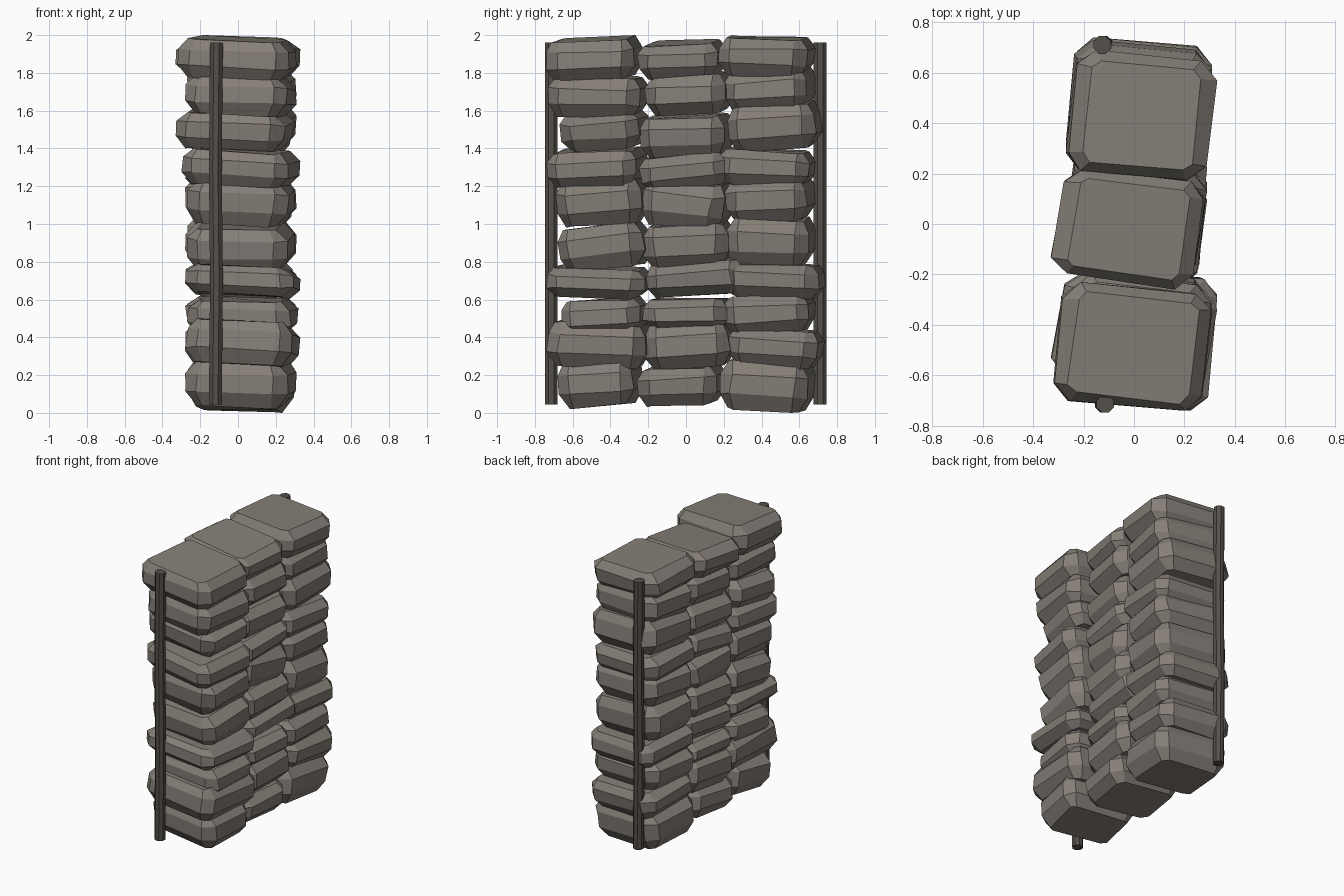
import bpy, bmesh, random
from math import radians
from mathutils import Euler, Vector

if "Cube" in bpy.data.objects:
    bpy.data.objects.remove(bpy.data.objects["Cube"])

random.seed(4)

def material(name, c):
    m = bpy.data.materials.new(name)
    m.diffuse_color = (*c, 1)
    m.use_nodes = True
    m.node_tree.nodes["Principled BSDF"].inputs["Base Color"].default_value = m.diffuse_color
    return m

bag_mat = material("dusty_canvas", (0.235, 0.21, 0.185))
post_mat = material("dark_wood", (0.09, 0.08, 0.068))

def add_mesh(name, bm, mat):
    bmesh.ops.recalc_face_normals(bm, faces=bm.faces)
    me = bpy.data.meshes.new(name)
    bm.to_mesh(me)
    bm.free()
    me.materials.append(mat)
    ob = bpy.data.objects.new(name, me)
    bpy.context.collection.objects.link(ob)

def loft(bm, rings):
    vs = [[bm.verts.new(p) for p in r] for r in rings]
    n = len(vs[0])
    for a, b in zip(vs, vs[1:]):
        for i in range(n):
            bm.faces.new((a[i], a[(i + 1) % n], b[(i + 1) % n], b[i]))
    bm.faces.new(vs[0][::-1])
    bm.faces.new(vs[-1])

def outline(hx, hy, c, z):
    """Rectangle with chamfered corners."""
    half = [(hx, -hy + c), (hx, hy - c), (hx - c, hy), (-hx + c, hy)]
    return [Vector((x, y, z)) for x, y in half + [(-x, -y) for x, y in half]]

def sandbag(name, lo, hi, rot):
    """Faceted bag, tilted and then fitted into the given bounds."""
    h = hi[2] - lo[2] - 0.03
    hx, hy = (hi[0] - lo[0]) / 2 - 0.03, (hi[1] - lo[1]) / 2 - 0.015
    rings = [outline(hx - 0.055, hy - 0.045, 0.035, -h * 0.5),
             outline(hx, hy, 0.065, -h * 0.18),
             outline(hx, hy, 0.065, h * 0.24),
             outline(hx - 0.055, hy - 0.035, 0.03, h * 0.5)]
    m = Euler([radians(a) for a in rot]).to_matrix()
    # small lumps keep the bags from looking machined
    rings = [[m @ p + Vector([random.uniform(-.007, .007) for _ in range(3)])
              for p in r] for r in rings]
    flat = [p for r in rings for p in r]
    for k in range(3):
        a, b = min(p[k] for p in flat), max(p[k] for p in flat)
        for p in flat:
            p[k] = lo[k] + (p[k] - a) / (b - a) * (hi[k] - lo[k])
    bm = bmesh.new()
    loft(bm, rings)
    add_mesh(name, bm, bag_mat)

# Rows from the bottom up; each bag is (y0, y1, z0, z1, pitch)
rows = [
    [(-.68, -.22, .02, .30, 4), (-.26, .21, .03, .27, 3), (.18, .69, .00, .30, -4)],
    [(-.74, -.18, .23, .50, -3), (-.22, .27, .22, .51, 4), (.22, .74, .23, .47, -5)],
    [(-.66, -.19, .41, .62, 3), (-.23, .26, .43, .61, 1), (.19, .69, .42, .64, 3)],
    [(-.74, -.18, .60, .79, -2), (-.21, .34, .60, .83, 5), (.20, .74, .60, .80, -2)],
    [(-.68, -.18, .74, 1.02, 7), (-.23, .26, .76, 1.03, 3), (.21, .69, .77, 1.05, -2)],
    [(-.69, -.19, .98, 1.26, 3), (-.24, .25, .96, 1.26, -7), (.20, .69, 1.00, 1.26, 3)],
    [(-.74, -.20, 1.19, 1.41, 2), (-.25, .26, 1.17, 1.40, 7), (.17, .69, 1.19, 1.41, -3)],
    [(-.67, -.19, 1.38, 1.62, 4), (-.25, .26, 1.35, 1.59, 2), (.22, .73, 1.38, 1.66, 4)],
    [(-.73, -.19, 1.56, 1.79, -1), (-.22, .26, 1.57, 1.81, 3), (.20, .69, 1.59, 1.84, 3)],
    [(-.74, -.23, 1.75, 2.0, 2), (-.26, .22, 1.76, 1.98, 2), (.17, .69, 1.77, 2.0, -2)],
]
front_x = [(-.28, .31), (-.28, .33), (-.27, .32), (-.28, .33), (-.27, .30),
           (-.27, .30), (-.30, .33), (-.33, .30), (-.28, .31), (-.32, .31)]
for r, row in enumerate(rows):
    for c, (y0, y1, z0, z1, pitch) in enumerate(row):
        x0, x1 = (front_x[r], (-.28, .29), (-.27, .31))[c]
        if r == 9 and c:
            x0, x1 = ((-.33, .28), (-.27, .33))[c - 1]
        rot = (pitch, random.uniform(1, 4), random.uniform(-9, -5))
        sandbag(f"sandbag_{r + 1}_{c + 1}", (x0, y0, z0), (x1, y1, z1), rot)

# Slightly crooked octagonal posts at both ends
for name, y, dx in (("front_post", -.713, .006), ("back_post", .71, -.006)):
    rings = []
    for i, z in enumerate((.045, .7, 1.3, 1.96)):
        o = outline(.034, .034, .02, z)
        rings.append([p + Vector((-.12 + dx * (i % 2), y, 0)) for p in o])
    bm = bmesh.new()
    loft(bm, rings)
    add_mesh(name, bm, post_mat)
